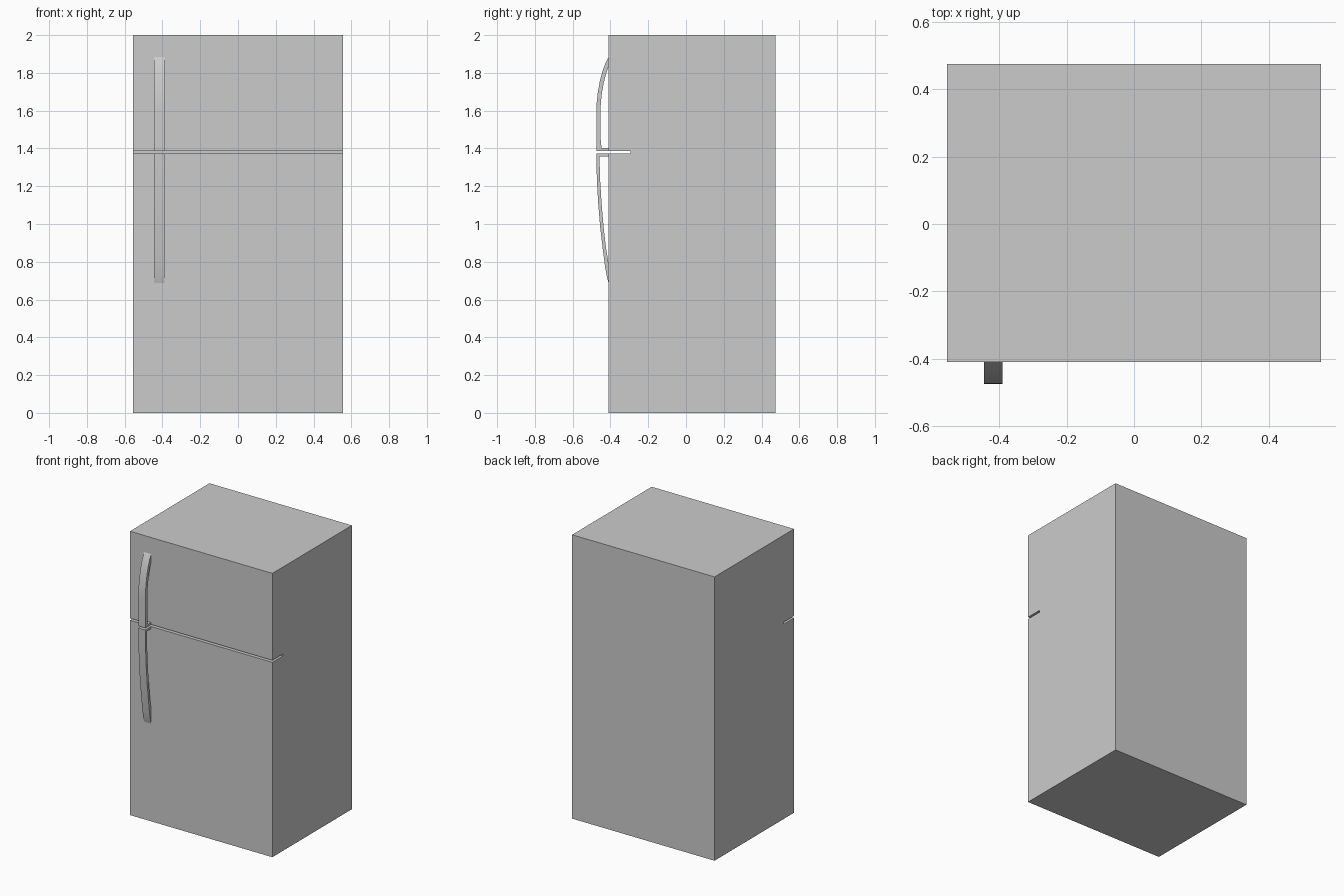
import bpy, bmesh, math

if "Cube" in bpy.data.objects:
    bpy.data.objects.remove(bpy.data.objects["Cube"])


def box(name, x, y, z):
    """Box from (min, max) ranges."""
    bm = bmesh.new()
    bmesh.ops.create_cube(bm, size=1)
    for v in bm.verts:
        v.co = [r[0] if c < 0 else r[1] for c, r in zip(v.co, (x, y, z))]
    return finish(name, bm)


def side_profile(name, points, x0, x1):
    """Extrude a closed (y, z) outline along x."""
    bm = bmesh.new()
    face = bm.faces.new([bm.verts.new((x0, y, z)) for y, z in points])
    new = bmesh.ops.extrude_face_region(bm, geom=[face])["geom"]
    verts = [g for g in new if isinstance(g, bmesh.types.BMVert)]
    bmesh.ops.translate(bm, verts=verts, vec=(x1 - x0, 0, 0))
    bmesh.ops.recalc_face_normals(bm, faces=bm.faces)
    return finish(name, bm)


def finish(name, bm):
    mesh = bpy.data.meshes.new(name)
    bm.to_mesh(mesh)
    bm.free()
    obj = bpy.data.objects.new(name, mesh)
    bpy.context.collection.objects.link(obj)
    return obj


def smooth(obj):
    bpy.ops.object.select_all(action='DESELECT')
    obj.select_set(True)
    bpy.context.view_layer.objects.active = obj
    bpy.ops.object.shade_smooth_by_angle(angle=math.radians(30))


W = 0.555            # half width
FRONT = -0.41        # door front
SEAM = -0.293        # where doors meet the cabinet

# Cabinet
box("cabinet", (-W, W), (SEAM, 0.475), (0, 2))

# Doors, with an open gap between them
box("freezer_door", (-W, W), (FRONT, SEAM), (1.387, 2))
box("fridge_door", (-W, W), (FRONT, SEAM), (0, 1.373))

# Curved handles: outer bow, then the foot at the door gap, then inner bow
freezer_handle = side_profile("freezer_handle", [
    (FRONT, 1.883), (-0.425, 1.855), (-0.442, 1.81), (-0.456, 1.757),
    (-0.467, 1.695), (-0.473, 1.64), (-0.475, 1.58), (-0.475, 1.387),
    (FRONT, 1.387), (FRONT, 1.402), (-0.447, 1.402), (-0.452, 1.45),
    (-0.453, 1.58), (-0.451, 1.64), (-0.445, 1.695), (-0.435, 1.75),
    (-0.423, 1.795), (FRONT, 1.832)], -0.445, -0.39)
fridge_handle = side_profile("fridge_handle", [
    (FRONT, 0.688), (-0.418, 0.715), (-0.428, 0.77), (-0.441, 0.87),
    (-0.454, 0.98), (-0.465, 1.11), (-0.472, 1.24), (-0.475, 1.373),
    (FRONT, 1.373), (FRONT, 1.357), (-0.458, 1.357), (-0.455, 1.24),
    (-0.447, 1.11), (-0.436, 0.98), (-0.423, 0.87), (FRONT, 0.79)],
    -0.445, -0.39)
for handle in (freezer_handle, fridge_handle):
    smooth(handle)
